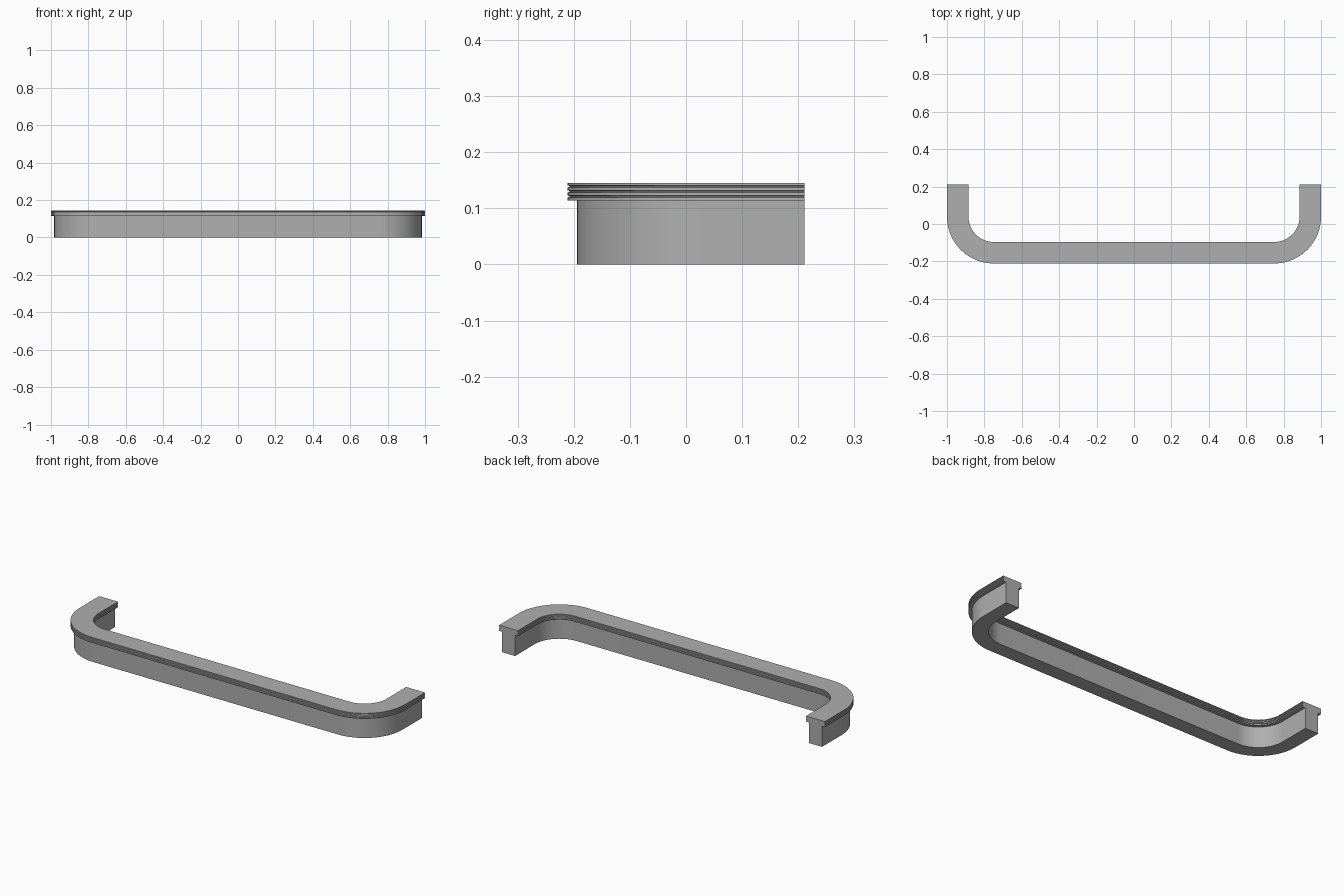
import bpy, bmesh
from math import sin, cos, pi

if "Cube" in bpy.data.objects:
    bpy.data.objects.remove(bpy.data.objects["Cube"])

HALF_X, FRONT_Y, BACK_Y = 1.0, -0.211, 0.211   # outer edge of the top
RADIUS, WIDTH, SEGS = 0.25, 0.115, 20          # outer corner radius, top width

grey = bpy.data.materials.new("dark_grey")
grey.diffuse_color = (0.43, 0.43, 0.43, 1)
grey.use_nodes = True
grey.node_tree.nodes["Principled BSDF"].inputs["Base Color"].default_value = grey.diffuse_color


def path():
    """U-shaped outer edge as (point, outward direction) pairs."""
    cx, cy = HALF_X - RADIUS, FRONT_Y + RADIUS
    pts = [((-HALF_X, BACK_Y), (-1, 0))]
    for sx, start in ((-1, pi), (1, 1.5 * pi)):
        for i in range(SEGS + 1):
            a = start + i * pi / 2 / SEGS
            n = (cos(a), sin(a))
            pts.append(((sx * cx + RADIUS * n[0], cy + RADIUS * n[1]), n))
    pts.append(((HALF_X, BACK_Y), (1, 0)))
    return pts


def sweep(name, side):
    """Sweep a mirrored cross-section; side lists (inset, z) from bottom to top."""
    section = side + [(WIDTH - d, z) for d, z in reversed(side)]
    bm = bmesh.new()
    rings = [[bm.verts.new((p[0] - n[0] * d, p[1] - n[1] * d, z)) for d, z in section]
             for p, n in path()]
    count = len(section)
    for a, b in zip(rings, rings[1:]):
        for i in range(count):
            j = (i + 1) % count
            bm.faces.new((a[i], a[j], b[j], b[i]))
    bm.faces.new(rings[0])
    bm.faces.new(rings[-1][::-1])
    bmesh.ops.recalc_face_normals(bm, faces=bm.faces)
    mesh = bpy.data.meshes.new(name)
    bm.to_mesh(mesh)
    bm.free()
    mesh.materials.append(grey)
    obj = bpy.data.objects.new(name, mesh)
    bpy.context.collection.objects.link(obj)
    bpy.context.view_layer.objects.active = obj
    obj.select_set(True)
    bpy.ops.object.shade_smooth_by_angle(angle=pi / 6)
    obj.select_set(False)


# Counter body
sweep("counter_base", [(0.017, 0), (0.017, 0.114)])

# Overhanging top with grooved bands along both edges
g = 0.003
bands = [(0, 0.114)]
for z in (0.119, 0.128, 0.137):
    bands += [(0, z), (g, z + 0.001), (g, z + 0.003), (0, z + 0.004)]
sweep("counter_top", bands + [(0, 0.145)])
